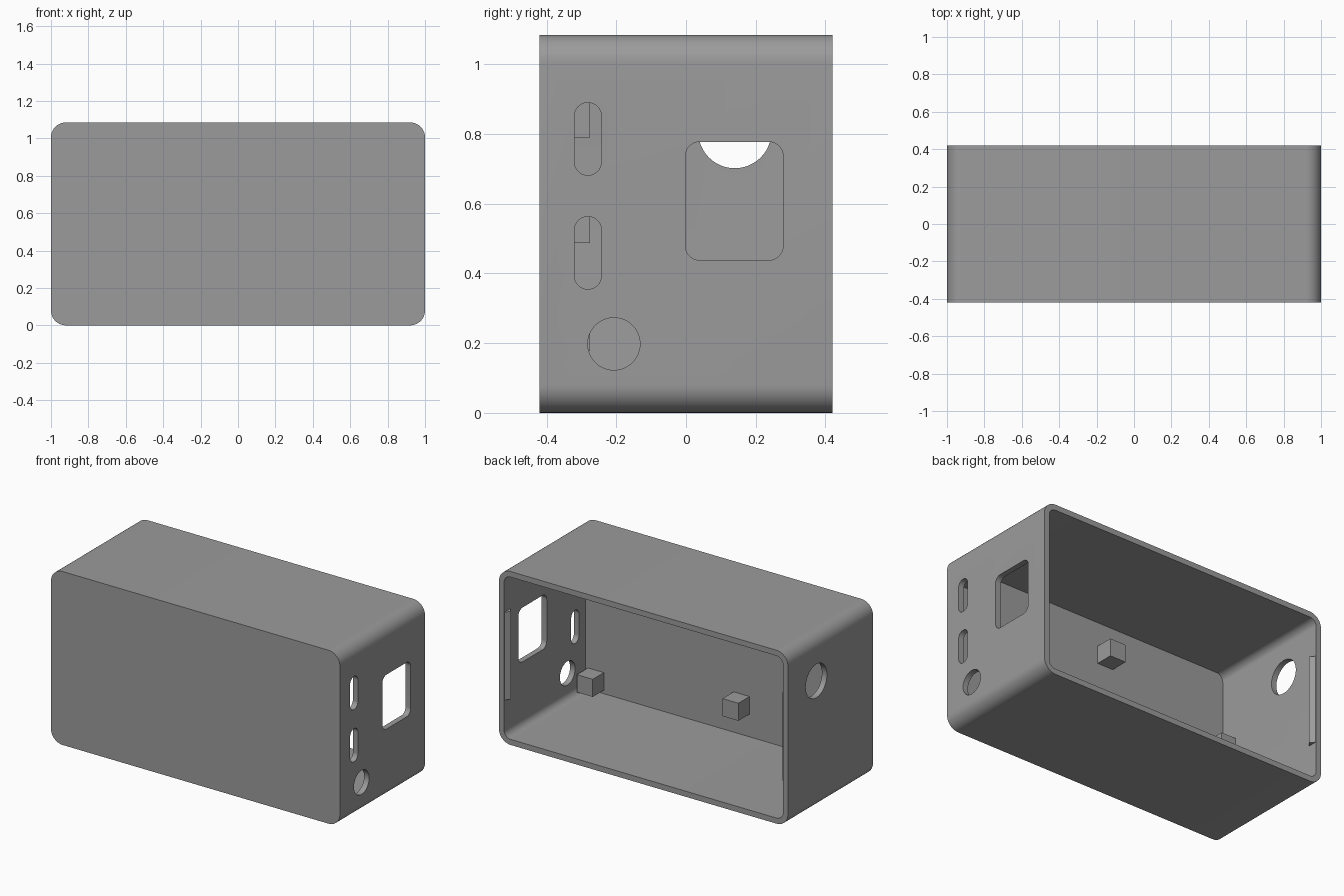
import bpy, bmesh, math

if "Cube" in bpy.data.objects:
    bpy.data.objects.remove(bpy.data.objects["Cube"])

W, D, H = 2.0, 0.84, 1.085   # outer size
T = 0.035                    # wall thickness
MID = H / 2

plastic = bpy.data.materials.new("grey_plastic")
plastic.diffuse_color = (0.33, 0.33, 0.33, 1)
plastic.use_nodes = True
plastic.node_tree.nodes["Principled BSDF"].inputs["Base Color"].default_value = plastic.diffuse_color


def rounded(a0, a1, b0, b1, r, n=10):
    """Rounded rectangle outline in two coordinates."""
    pts = []
    for a, b, start in ((a1 - r, b1 - r, 0), (a0 + r, b1 - r, 90),
                        (a0 + r, b0 + r, 180), (a1 - r, b0 + r, 270)):
        for i in range(n + 1):
            t = math.radians(start + 90 * i / n)
            p = (a + r * math.cos(t), b + r * math.sin(t))
            if not pts or math.dist(p, pts[-1]) > 1e-5:
                pts.append(p)
    if math.dist(pts[0], pts[-1]) < 1e-5:
        pts.pop()
    return pts


def circle(a, b, r, n=48):
    return [(a + r * math.cos(2 * math.pi * i / n),
             b + r * math.sin(2 * math.pi * i / n)) for i in range(n)]


def prism(name, pts, axis, lo, hi):
    """Extrude an outline along one axis from lo to hi."""
    place = {"x": lambda a, b, c: (c, a, b),
             "y": lambda a, b, c: (a, c, b),
             "z": lambda a, b, c: (a, b, c)}[axis]
    bm = bmesh.new()
    low = [bm.verts.new(place(a, b, lo)) for a, b in pts]
    top = [bm.verts.new(place(a, b, hi)) for a, b in pts]
    bm.faces.new(low)
    bm.faces.new(top)
    for i in range(len(pts)):
        j = (i + 1) % len(pts)
        bm.faces.new((low[i], low[j], top[j], top[i]))
    bmesh.ops.recalc_face_normals(bm, faces=bm.faces)
    mesh = bpy.data.meshes.new(name)
    bm.to_mesh(mesh)
    bm.free()
    mesh.materials.append(plastic)
    obj = bpy.data.objects.new(name, mesh)
    bpy.context.collection.objects.link(obj)
    return obj


def cut(target, cutter):
    mod = target.modifiers.new("cut", "BOOLEAN")
    mod.operation = "DIFFERENCE"
    mod.solver = "EXACT"
    mod.object = cutter
    bpy.context.view_layer.objects.active = target
    bpy.ops.object.modifier_apply(modifier=mod.name)
    bpy.data.objects.remove(cutter)


# Case shell: rounded box, hollow and open at the back
case = prism("case_shell", rounded(-W / 2, W / 2, 0, H, 0.08), "y", -D / 2, D / 2)
cut(case, prism("cavity_cutter",
                rounded(-W / 2 + T, W / 2 - T, T, H - T, 0.045),
                "y", -D / 2 + T, D / 2 + 0.1))

# Right wall openings: two slots, a round hole and a large port
openings = [rounded(-0.32, -0.243, 0.682, 0.89, 0.038),
            rounded(-0.32, -0.243, 0.355, 0.563, 0.038),
            circle(-0.207, 0.198, 0.075),
            rounded(-0.002, 0.279, 0.438, 0.778, 0.042)]
for outline in openings:
    cut(case, prism("opening_cutter", outline, "x", 0.9, 1.1))

# Left wall cable hole
cut(case, prism("cable_cutter", circle(0.14, 0.807, 0.105), "x", -1.1, -0.9))

bpy.ops.object.select_all(action="DESELECT")
case.select_set(True)
bpy.context.view_layer.objects.active = case
bpy.ops.object.shade_smooth_by_angle(angle=math.radians(30))

# Mounting posts on the inside of the front wall
S = 0.11
for i, (x, z) in enumerate(((0.893, 0.112), (0.893, H - 0.112),
                            (-0.115, 0.232), (-0.115, H - 0.24),
                            (-0.92, MID))):
    outline = [(x - S / 2, z - S / 2), (x + S / 2, z - S / 2),
               (x + S / 2, z + S / 2), (x - S / 2, z + S / 2)]
    prism(f"mounting_post_{i + 1}", outline, "y",
          -D / 2 + T - 0.005, -D / 2 + T + S)

# Snap ridges inside both end walls, near the open rim
for side, name in ((1, "right"), (-1, "left")):
    wall = side * (W / 2 - T)
    outline = [(wall + side * 0.004, 0.36), (wall, 0.36),
               (wall - side * 0.025, 0.388), (wall, 0.416),
               (wall + side * 0.004, 0.416)]
    prism(f"snap_ridge_{name}", outline, "z", MID - 0.275, MID + 0.275)
